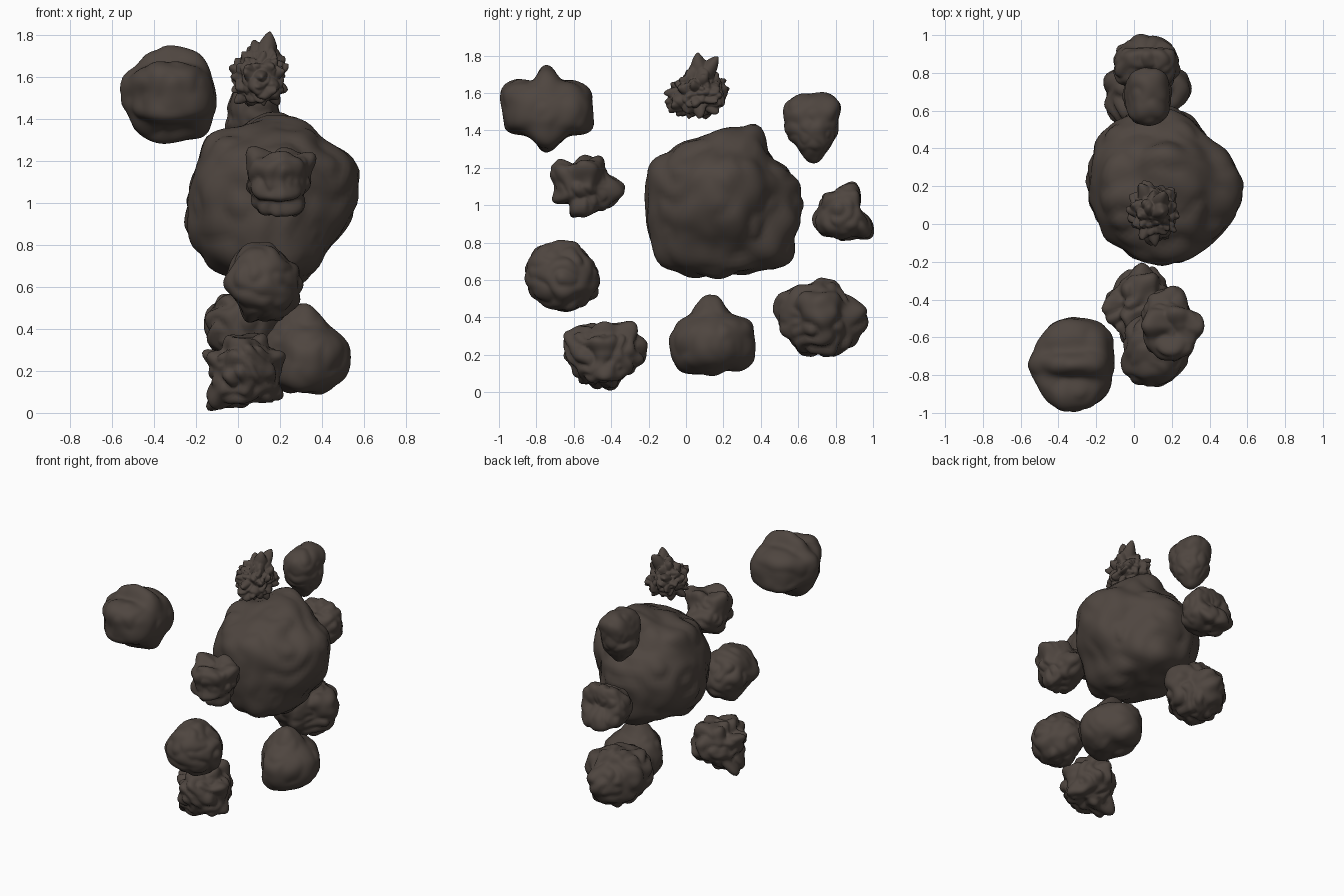
import bpy, bmesh, math
from mathutils import Vector, noise

stone = bpy.data.materials.new("dark brown stone")
stone.diffuse_color = (0.078, 0.061, 0.051, 1)


def loop_radius(radii, u, v):
    """Smooth closed radius profile (hundredths), evenly spaced counterclockwise."""
    n = len(radii)
    t = (math.atan2(v, u) / math.tau % 1.0) * n
    i, f = int(t), t - int(t)
    a, b, c, d = (radii[(i + k) % n] for k in (-1, 0, 1, 2))
    return 0.005 * (2*b + (c - a)*f + (2*a - 5*b + 4*c - d)*f*f + (3*b - a - 3*c + d)*f**3)


def weight(n):
    return 1 / (n * n + 0.04) - 1 / 1.04


def spikes(d, count):
    """Cone-like spikes of varied height spread over the sphere."""
    best = 0.0
    for i in range(count):
        z = 1 - 2 * (i + 0.5) / count
        s, a = math.sqrt(1 - z * z), i * 2.39996 + 0.25 * math.sin(i * 7)
        dot = d.x * s * math.cos(a) + d.y * s * math.sin(a) + d.z * z
        if dot > 0.9:
            best = max(best, (1 - math.acos(min(1, dot)) / 0.38) * (0.75 + 0.25 * math.sin(i * 5)))
    return best


def rock(name, centre, side, front, top=None, amp=0.06, freq=2.0, spiky=0, side_pull=1, inset=0):
    """Boulder blended from its side (yz), front (xz) and top (xy) outlines."""
    bm = bmesh.new()
    bmesh.ops.create_icosphere(bm, subdivisions=6 if spiky else 5, radius=1)
    c = Vector(centre)
    for v in bm.verts:
        d = v.co.normalized()
        parts = [(weight(d.x) * side_pull, loop_radius(side, d.y, d.z)),
                 (weight(d.y), loop_radius(front, d.x, d.z))]
        if top:
            parts.append((weight(d.z), loop_radius(top, d.x, d.y)))
        r = sum(w * q for w, q in parts) / sum(w for w, q in parts)
        # hollows between the outlines, then lumps separated by creases
        r *= 1 - inset * min(1, 3 * abs(d.x * d.y))
        r *= 1 + amp * (2.5 * abs(noise.noise(d * freq + c * 9)) - 0.6)
        if spiky:
            r *= 0.82 + 0.38 * spikes(d, spiky)
        v.co = d * r
    for f in bm.faces:
        f.smooth = True
    me = bpy.data.meshes.new(name)
    bm.to_mesh(me)
    bm.free()
    me.materials.append(stone)
    ob = bpy.data.objects.new(name, me)
    ob.location = c
    bpy.context.collection.objects.link(ob)


# Central boulder
rock("central_boulder", (0.165, 0.19, 1.02),
     [45, 40, 36, 44, 36, 36, 39, 44, 41, 43, 47, 44, 37, 40, 49, 44],
     [41, 45, 38, 40, 41, 37, 43, 40, 41, 44, 44, 41, 41, 43, 36, 37],
     [40, 34, 42, 44, 41, 40, 40, 38], amp=0.04, freq=2.5)

# Front rocks, from top to bottom
rock("upper_front_rock", (-0.335, -0.745, 1.5),
     [24, 26, 23, 19, 25, 18, 24, 27, 23, 24, 18, 17, 22, 18, 18, 26],
     [25, 23, 26, 26, 23, 22, 21, 24, 25, 21, 22, 22, 22, 22, 26, 24],
     [22, 28, 26, 21, 20, 20, 24, 25], amp=0.03, side_pull=3)
rock("middle_front_rock", (0.21, -0.54, 1.09),
     [23, 15, 16, 18, 13, 14, 22, 21, 14, 18, 12, 18, 15, 14, 16, 18],
     [11, 15, 22, 16, 15, 17, 23, 18, 14, 16, 18, 17, 11, 18, 14, 11],
     [16, 13, 21, 22, 19, 19, 20, 16], amp=0.08, inset=0.08, side_pull=1.5)
rock("lower_front_rock", (0.12, -0.655, 0.62),
     [19, 17, 17, 19, 19, 20, 21, 21, 20, 20, 19, 18, 18, 19, 19, 20],
     [18, 18, 16, 17, 20, 20, 19, 17, 17, 15, 16, 20, 18, 20, 18, 19],
     [18, 17, 20, 19, 18, 22, 21, 18])
rock("bottom_front_rock", (0.03, -0.445, 0.195),
     [23, 22, 24, 19, 15, 17, 20, 23, 18, 16, 19, 18, 18, 18, 16, 19],
     [14, 21, 18, 20, 18, 19, 14, 23, 13, 17, 24, 18, 11, 14, 21, 20],
     [18, 21, 23, 18, 20, 18, 23, 18], amp=0.12, freq=2.2, inset=0.05)

# Rock underneath
rock("bottom_rock", (0.31, 0.14, 0.28),
     [23, 23, 18, 18, 26, 20, 18, 20, 23, 24, 24, 20, 16, 17, 23, 25],
     [23, 20, 18, 20, 23, 20, 19, 19, 19, 20, 20, 20, 20, 22, 22, 23],
     [23, 22, 23, 20, 20, 16, 23, 22], amp=0.03)

# Back rocks, from bottom to top
rock("lower_back_rock", (0.07, 0.72, 0.395),
     [26, 20, 18, 22, 20, 19, 23, 26, 24, 21, 21, 21, 20, 22, 22, 24],
     [23, 24, 21, 20, 20, 20, 22, 23, 21, 21, 21, 21, 20, 20, 20, 21],
     [22, 18, 25, 20, 22, 25, 24, 17], amp=0.09, freq=2.2)
rock("middle_back_rock", (0.07, 0.845, 0.965),
     [10, 9, 13, 17, 13, 10, 14, 14, 15, 17, 18, 15, 15, 15, 20, 16],
     [17, 18, 15, 17, 18, 18, 15, 18], amp=0.07, side_pull=1.5)
rock("upper_back_rock", (0.07, 0.68, 1.41),
     [13, 15, 20, 20, 19, 20, 20, 17, 15, 14, 13, 15, 19, 15, 13, 13],
     [13, 13, 16, 18, 19, 17, 14, 13, 12, 14, 14, 15, 19, 15, 14, 13], amp=0.04)

# Spiky rock on top
rock("spiky_top_rock", (0.105, 0.065, 1.6),
     [16, 15, 14, 18, 18, 13, 13, 15, 14, 18, 17, 14, 13, 14, 14, 15],
     [13, 13, 14, 17, 19, 14, 13, 14, 14, 13, 14, 14, 13, 13, 13, 13],
     amp=0.12, freq=2.5, spiky=46)
